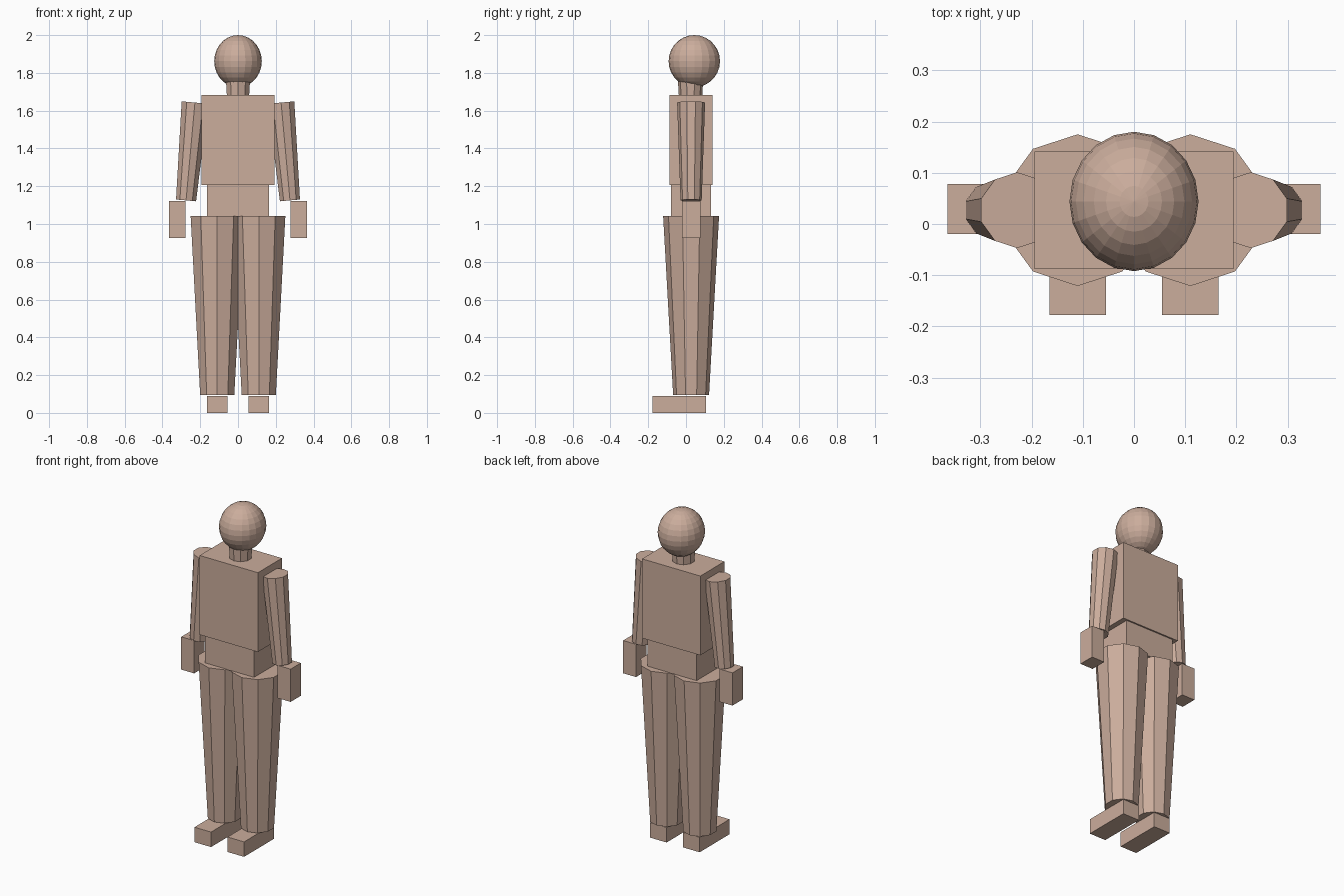
import bpy, bmesh
from math import sin, cos, tau
from mathutils import Vector, Matrix

if "Cube" in bpy.data.objects:
    bpy.data.objects.remove(bpy.data.objects["Cube"])

COLOR = (0.597, 0.417, 0.333, 1)
skin = bpy.data.materials.new("tan")
skin.use_nodes = True
skin.diffuse_color = COLOR
skin.node_tree.nodes["Principled BSDF"].inputs["Base Color"].default_value = COLOR

SIDES = 10
MID_Y = 0.027


def finish(name, bm):
    bmesh.ops.recalc_face_normals(bm, faces=bm.faces)
    mesh = bpy.data.meshes.new(name)
    bm.to_mesh(mesh)
    bm.free()
    mesh.materials.append(skin)
    obj = bpy.data.objects.new(name, mesh)
    bpy.context.collection.objects.link(obj)
    return obj


def box(name, low, high):
    low, high = Vector(low), Vector(high)
    bm = bmesh.new()
    place = Matrix.Translation((low + high) / 2) @ Matrix.Diagonal((high - low).to_4d())
    place[3][3] = 1
    bmesh.ops.create_cube(bm, size=1, matrix=place)
    return finish(name, bm)


def limb(name, start, r_start, end, r_end):
    """Tapered ten-sided tube with end caps square to its axis."""
    start, end = Vector(start), Vector(end)
    back = Vector((0, 1, 0))
    across = back.cross(end - start).normalized()
    bm = bmesh.new()
    rings = []
    for centre, radius in ((start, r_start), (end, r_end)):
        angles = [tau * i / SIDES for i in range(SIDES)]
        rings.append([bm.verts.new(centre + radius * (across * sin(a) + back * cos(a)))
                      for a in angles])
        bm.faces.new(rings[-1])
    for i in range(SIDES):
        j = (i + 1) % SIDES
        bm.faces.new((rings[0][i], rings[0][j], rings[1][j], rings[1][i]))
    return finish(name, bm)


# Head: faceted egg-like ball
bm = bmesh.new()
bmesh.ops.create_uvsphere(
    bm, u_segments=20, v_segments=14, radius=1,
    matrix=Matrix.Translation((0, 0.044, 1.862)) @ Matrix.Diagonal((0.126, 0.136, 0.138, 1)))
finish("head", bm)

# Neck and trunk
limb("neck", (0, 0.024, 1.68), 0.062, (0, 0.024, 1.78), 0.068)
box("chest", (-0.194, -0.088, 1.206), (0.194, 0.141, 1.683))
box("abdomen", (-0.163, -0.08, 1.04), (0.163, 0.132, 1.206))

# Paired limbs
for side, s in (("left", 1), ("right", -1)):
    limb(side + "_arm", (s * 0.228, MID_Y, 1.643), 0.074, (s * 0.275, MID_Y, 1.125), 0.056)
    limb(side + "_leg", (s * 0.11, MID_Y, 1.042), 0.148, (s * 0.11, MID_Y, 0.094), 0.095)
    hand_x = sorted((s * 0.278, s * 0.364))
    box(side + "_hand", (hand_x[0], -0.02, 0.925), (hand_x[1], 0.078, 1.122))
    foot_x = sorted((s * 0.055, s * 0.165))
    box(side + "_foot", (foot_x[0], -0.178, 0), (foot_x[1], 0.106, 0.09))
